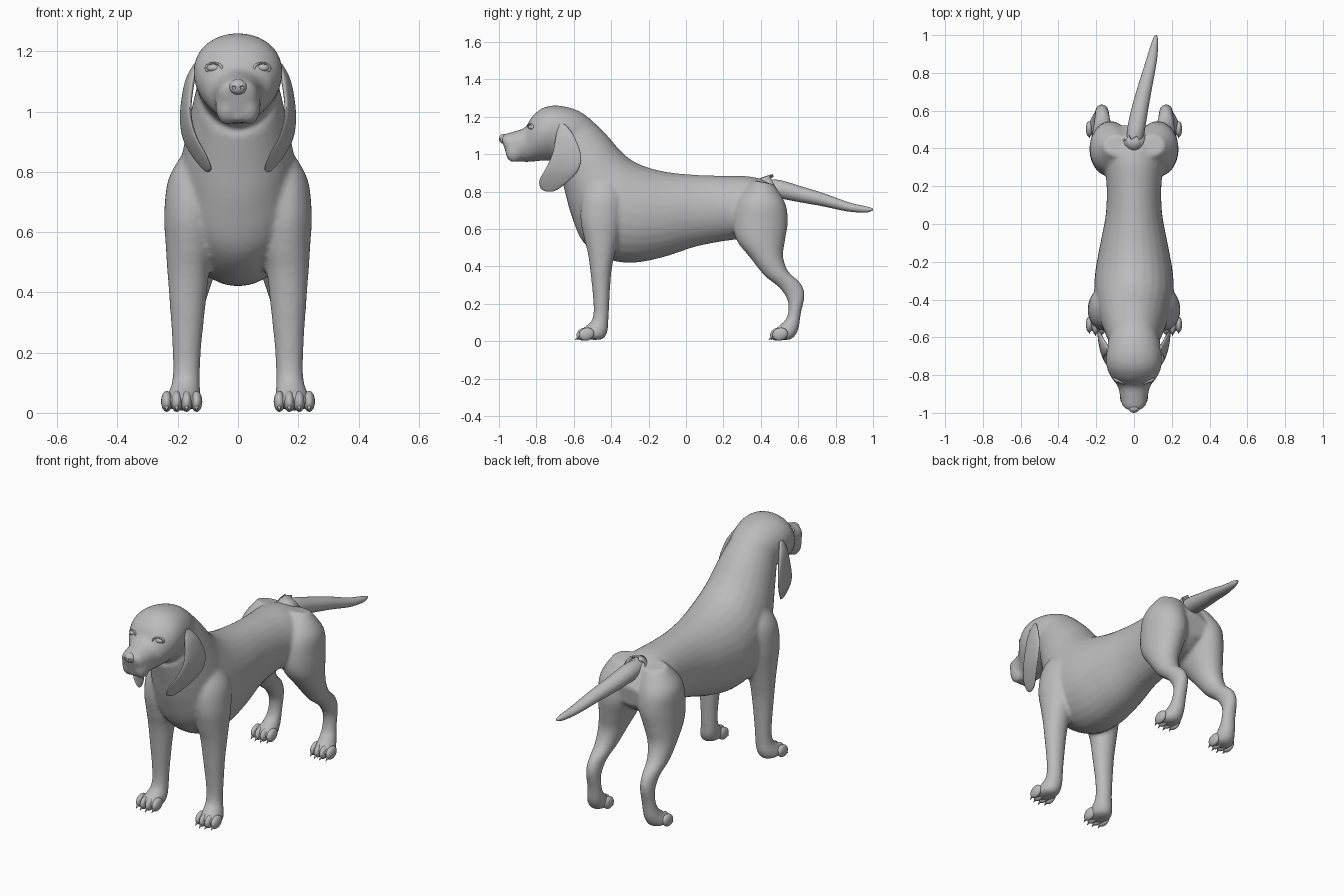
import bpy
import bmesh
import math
from mathutils import Vector, Matrix

cube = bpy.data.objects.get("Cube")
if cube:
    bpy.data.objects.remove(cube, do_unlink=True)

grey = bpy.data.materials.new("plain grey")
grey.use_nodes = True
grey.diffuse_color = (0.5, 0.5, 0.5, 1)
grey.node_tree.nodes["Principled BSDF"].inputs["Base Color"].default_value = grey.diffuse_color


def spline(rows, steps):
    """Smoothly interpolate rows of numbers."""
    rows = [Vector(r) for r in rows]
    result = []
    for i in range(len(rows) - 1):
        a, b = rows[max(i - 1, 0)], rows[i]
        c, d = rows[i + 1], rows[min(i + 2, len(rows) - 1)]
        for k in range(steps):
            t = k / steps
            result.append(b + (c - a) * (t / 2) + (a * 2 - b * 5 + c * 4 - d) * (t * t / 2)
                          + (b * 3 - a - c * 3 + d) * (t ** 3 / 2))
    return result + [rows[-1]]


def loft(bm, stations, side=1, egg=0, ring=28, steps=5):
    """Skin ellipses: each station is two opposite points and a half width in x."""
    rings = []
    for row in spline(stations, steps):
        p, q, w = Vector(row[0:3]), Vector(row[3:6]), row[6]
        verts = []
        for k in range(ring):
            s, c = math.sin(math.tau * k / ring), math.cos(math.tau * k / ring)
            v = (p + q) / 2 + (p - q) / 2 * s
            v.x += w * c * (1 + egg * s)
            verts.append(bm.verts.new((v.x * side, v.y, v.z)))
        rings.append(verts)
    faces = [bm.faces.new(rings[0]), bm.faces.new(rings[-1])]
    for r0, r1 in zip(rings, rings[1:]):
        for k in range(ring):
            j = (k + 1) % ring
            faces.append(bm.faces.new((r0[k], r0[j], r1[j], r1[k])))
    bmesh.ops.recalc_face_normals(bm, faces=faces)


def flat(rows):
    """Expand (y, z, y, z, half width, x) rows into loft stations."""
    return [(x, a, b, x, c, d, w) for a, b, c, d, w, x in rows]


def ball(bm, centre, size, turn=0):
    m = Matrix.Translation(centre) @ Matrix.Rotation(turn, 4, "X") @ Matrix.Diagonal((*size, 1))
    bmesh.ops.create_uvsphere(bm, u_segments=20, v_segments=12, radius=1, matrix=m)


def finish(bm, name, angle=60):
    mesh = bpy.data.meshes.new(name)
    bm.to_mesh(mesh)
    bm.free()
    obj = bpy.data.objects.new(name, mesh)
    bpy.context.collection.objects.link(obj)
    mesh.materials.append(grey)
    bpy.ops.object.select_all(action="DESELECT")
    bpy.context.view_layer.objects.active = obj
    obj.select_set(True)
    bpy.ops.object.shade_smooth_by_angle(angle=math.radians(angle))
    return obj


# Trunk and neck, from rump to throat (top point, bottom point, half width)
trunk = [
    (.525, .74, .51, .63, .09, 0), (.46, .84, .43, .57, .16, 0), (.35, .88, .32, .55, .16, 0),
    (.2, .885, .2, .535, .145, 0), (.05, .89, .05, .505, .15, 0), (-.1, .905, -.12, .45, .18, 0),
    (-.22, .935, -.28, .42, .205, 0), (-.3, .975, -.42, .44, .21, 0), (-.36, 1.03, -.55, .53, .195, 0),
    (-.42, 1.1, -.615, .68, .175, 0), (-.48, 1.16, -.65, .81, .155, 0), (-.55, 1.22, -.68, .92, .135, 0)]

# Head, from nape to muzzle
head = [
    (-.5, 1.18, -.6, .95, .11, 0), (-.58, 1.235, -.66, .94, .135, 0), (-.68, 1.26, -.72, .965, .146, 0),
    (-.76, 1.25, -.77, .965, .142, 0), (-.82, 1.205, -.82, .96, .115, 0), (-.86, 1.145, -.86, .958, .085, 0),
    (-.92, 1.122, -.92, .965, .072, 0), (-.965, 1.11, -.955, .99, .062, 0), (-.99, 1.095, -.97, 1.03, .04, 0)]

# Legs, from shoulder or hip to paw (front point, back point, half width, x)
front_leg = [
    (-.5, .88, -.4, .88, .04, .13), (-.55, .78, -.34, .78, .075, .155), (-.565, .66, -.34, .66, .085, .16),
    (-.545, .55, -.36, .55, .08, .16), (-.525, .47, -.38, .47, .07, .165), (-.51, .36, -.4, .36, .06, .167),
    (-.495, .2, -.41, .2, .047, .17), (-.5, .12, -.415, .1, .046, .172), (-.53, .085, -.42, .05, .053, .178),
    (-.555, .068, -.45, .01, .058, .185), (-.575, .05, -.55, .01, .054, .187)]
hind_leg = [
    (.36, .86, .47, .84, .07, .09), (.28, .76, .53, .74, .105, .122), (.25, .64, .545, .64, .11, .125),
    (.27, .54, .53, .54, .095, .14), (.34, .45, .52, .45, .075, .155), (.42, .35, .55, .37, .055, .165),
    (.5, .285, .61, .315, .041, .168), (.545, .21, .635, .25, .037, .17), (.54, .13, .615, .15, .039, .172),
    (.505, .09, .6, .06, .047, .178), (.48, .068, .56, .01, .057, .185), (.46, .05, .485, .01, .054, .187)]

# Body: the parts are fused into one smooth skin
bm = bmesh.new()
loft(bm, flat(trunk))
loft(bm, flat(head), egg=.13)
for side in (1, -1):
    loft(bm, flat(front_leg), side)
    loft(bm, flat(hind_leg), side)
    ball(bm, (side * .038, -.915, 1.02), (.038, .05, .065), -.2)
ball(bm, (0, -.92, .985), (.035, .04, .025))
body = finish(bm, "body")
remesh = body.modifiers.new("fuse", "REMESH")
remesh.mode = "VOXEL"
remesh.voxel_size = .009
remesh.use_smooth_shade = True
soften = body.modifiers.new("soften", "SMOOTH")
soften.iterations = 12
for modifier in ("fuse", "soften"):
    bpy.ops.object.modifier_apply(modifier=modifier)

# Hanging ears, thin and curling inwards at the tip
ear = [
    (.135, -.68, 1.16, .14, -.645, 1.16, .008), (.152, -.695, 1.1, .168, -.6, 1.1, .014),
    (.16, -.715, 1.0, .187, -.563, 1.0, .013), (.14, -.752, .92, .183, -.575, .92, .012),
    (.108, -.784, .86, .155, -.625, .86, .011), (.09, -.775, .815, .12, -.68, .815, .009),
    (.095, -.745, .8, .105, -.715, .8, .003)]
for side, label in ((1, "left"), (-1, "right")):
    bm = bmesh.new()
    loft(bm, ear, side)
    finish(bm, label + "_ear")

# Tail swinging to the left, with a ragged cuff at its root
tail = [
    (0, .42, .865, 0, .4, .77, .04), (.01, .5, .862, .01, .49, .765, .047),
    (.03, .61, .83, .03, .6, .745, .045), (.06, .74, .79, .06, .73, .722, .038),
    (.092, .87, .743, .092, .86, .695, .029), (.11, .96, .722, .11, .955, .688, .018),
    (.115, .995, .712, .115, .995, .697, .008), (.116, 1, .707, .116, 1, .702, .002)]
bm = bmesh.new()
loft(bm, tail)
finish(bm, "tail")

bm = bmesh.new()
place = Matrix.Translation((0, .425, .825)) @ Matrix.Rotation(-math.pi / 2.3, 4, "X")
bmesh.ops.create_cone(bm, cap_ends=False, segments=24, radius1=.05, radius2=.06, depth=.07)
for v in bm.verts:
    if v.co.z > 0:
        v.co.z += .012 * math.sin(v.co.x * 150) + .008 * math.cos(v.co.y * 110)
bm.transform(place)
cuff = finish(bm, "tail_cuff")
cuff.modifiers.new("thickness", "SOLIDIFY").thickness = .008

# Toes and claws on all four paws
for tip, end in ((-.595, "front"), (.44, "hind")):
    for side, label in ((1, "left"), (-1, "right")):
        bm = bmesh.new()
        for i in range(4):
            spread = i - 1.5
            x = side * (.187 + spread * .033)
            back = .012 * abs(spread)
            ball(bm, (x, tip + .045 + back, .038), (.019, .042, .034), .3)
            aim = Matrix.Translation((x, tip + .01 + back, .018)) @ Matrix.Rotation(math.radians(125), 4, "X")
            bmesh.ops.create_cone(bm, cap_ends=True, segments=10, radius1=.011, radius2=.001,
                                  depth=.035, matrix=aim)
        finish(bm, f"{end}_{label}_toes")

# Eyes with lids
for side, label in ((1, "left"), (-1, "right")):
    bm = bmesh.new()
    ball(bm, (side * .08, -.825, 1.145), (.024, .018, .014))
    finish(bm, label + "_eye")
    bm = bmesh.new()
    for k in range(25):
        a = math.tau * k / 25
        ball(bm, (side * (.08 + .026 * math.cos(a)), -.832 + .012 * math.cos(a),
                  1.145 + .016 * math.sin(a)), (.005, .007, .004))
    lids = finish(bm, label + "_eyelids")
    fuse = lids.modifiers.new("fuse", "REMESH")
    fuse.mode = "VOXEL"
    fuse.voxel_size = .002
    fuse.use_smooth_shade = True

# Nose with nostrils cut into it
bm = bmesh.new()
ball(bm, (0, -.975, 1.082), (.03, .025, .026))
nose = finish(bm, "nose")
bm = bmesh.new()
for side in (1, -1):
    ball(bm, (side * .014, -1, 1.08), (.007, .012, .006))
cutter = finish(bm, "nostril_cutter")
cutter.hide_render = True
cutter.hide_set(True)
cut = nose.modifiers.new("nostrils", "BOOLEAN")
cut.operation = "DIFFERENCE"
cut.object = cutter
